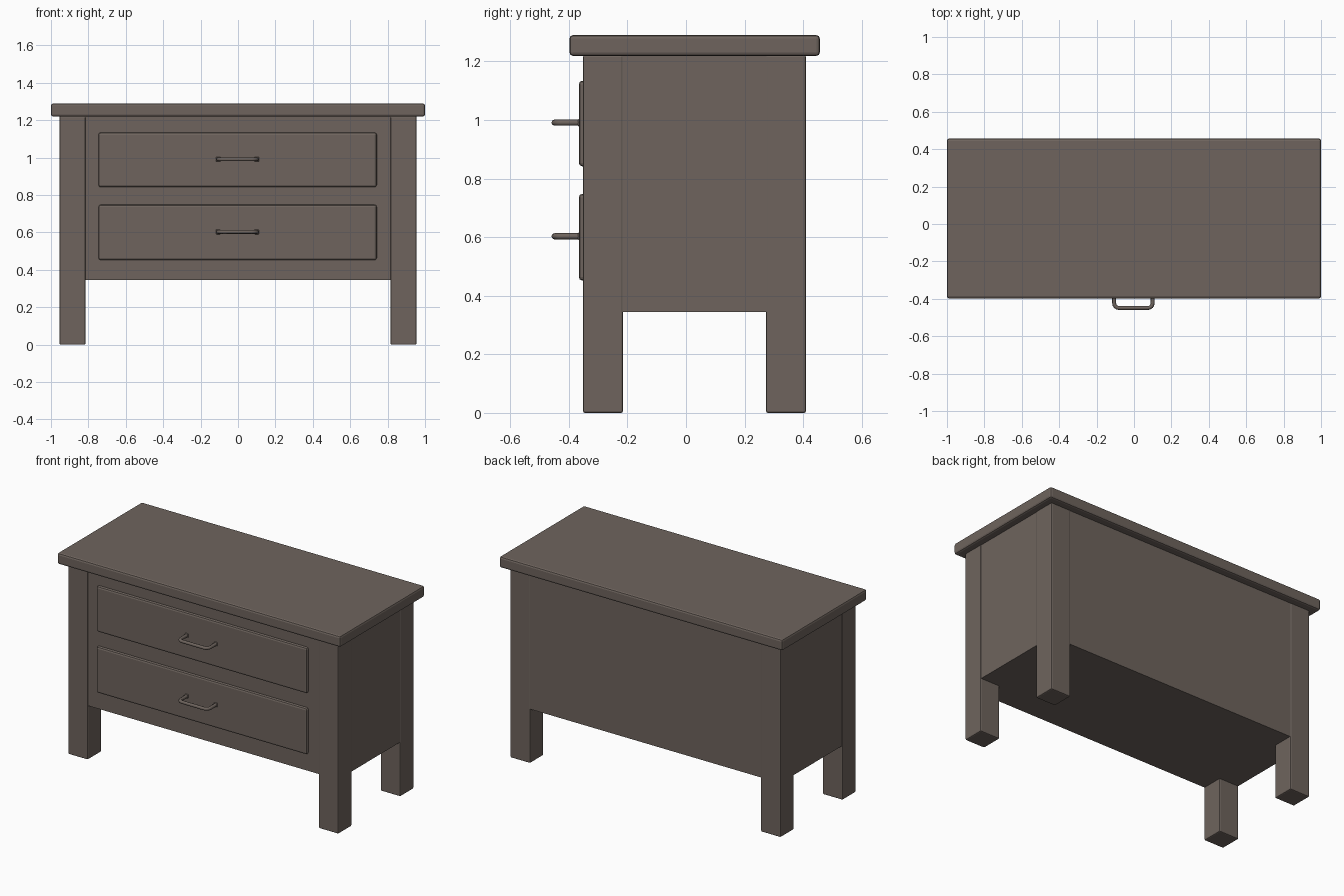
import bpy, bmesh, math

if "Cube" in bpy.data.objects:
    bpy.data.objects.remove(bpy.data.objects["Cube"])

wood = bpy.data.materials.new("warm grey wood")
wood.diffuse_color = (0.156, 0.127, 0.110, 1)
wood.use_nodes = True
wood.node_tree.nodes["Principled BSDF"].inputs["Base Color"].default_value = wood.diffuse_color


def box(name, lo, hi, bevel=0.0, segments=2):
    """Box between two corners with optional rounded edges."""
    bm = bmesh.new()
    bmesh.ops.create_cube(bm, size=1)
    for v in bm.verts:
        v.co = [(a + b) / 2 + c * (b - a) for a, b, c in zip(lo, hi, v.co)]
    mesh = bpy.data.meshes.new(name)
    bm.to_mesh(mesh)
    bm.free()
    mesh.materials.append(wood)
    obj = bpy.data.objects.new(name, mesh)
    bpy.context.collection.objects.link(obj)
    if bevel:
        mod = obj.modifiers.new("edge_bevel", 'BEVEL')
        mod.width = bevel
        mod.segments = segments
    return obj


def handle(name, z):
    """Round bar bent into a U with rounded corners, lying flat."""
    cx, half, back, front, r = -0.003, 0.103, -0.355, -0.449, 0.026
    pts = [(cx - half, back, z)]
    for sx, start in ((-1, 180), (1, 270)):
        for i in range(5):
            a = math.radians(start + 90 * i / 4)
            pts.append((cx + sx * (half - r) + r * math.cos(a),
                        front + r + r * math.sin(a), z))
    pts.append((cx + half, back, z))
    curve = bpy.data.curves.new(name, 'CURVE')
    curve.dimensions = '3D'
    curve.bevel_depth = 0.0105
    curve.bevel_resolution = 2
    curve.use_fill_caps = True
    spline = curve.splines.new('POLY')
    spline.points.add(len(pts) - 1)
    for p, co in zip(spline.points, pts):
        p.co = (*co, 1)
    curve.materials.append(wood)
    obj = bpy.data.objects.new(name, curve)
    bpy.context.collection.objects.link(obj)


# Table top
box("top_board", (-1, -0.398, 1.219), (1, 0.457, 1.29), 0.012)

# Cabinet body, almost flush with the legs
box("cabinet_body", (-0.951, -0.349, 0.345), (0.951, 0.407, 1.222))

# Four square legs running the full height
for side, x0, x1 in (("left", -0.955, -0.815), ("right", 0.815, 0.955)):
    for end, y0, y1 in (("front", -0.352, -0.215), ("back", 0.273, 0.41)):
        box(f"{end}_{side}_leg", (x0, y0, 0), (x1, y1, 1.222), 0.007)

# Two drawers with handles
for label, z0, z1 in (("lower", 0.452, 0.748), ("upper", 0.842, 1.134)):
    box(f"{label}_drawer_front", (-0.746, -0.366, z0), (0.742, -0.32, z1), 0.012)
    zc = (z0 + z1) / 2 + 0.003
    handle(f"{label}_handle", zc)
    # Small collars where the handle meets the drawer
    for side, x in (("left", -0.106), ("right", 0.1)):
        box(f"{label}_{side}_collar", (x - 0.012, -0.369, zc - 0.013),
            (x + 0.012, -0.36, zc + 0.013), 0.003, 1)
